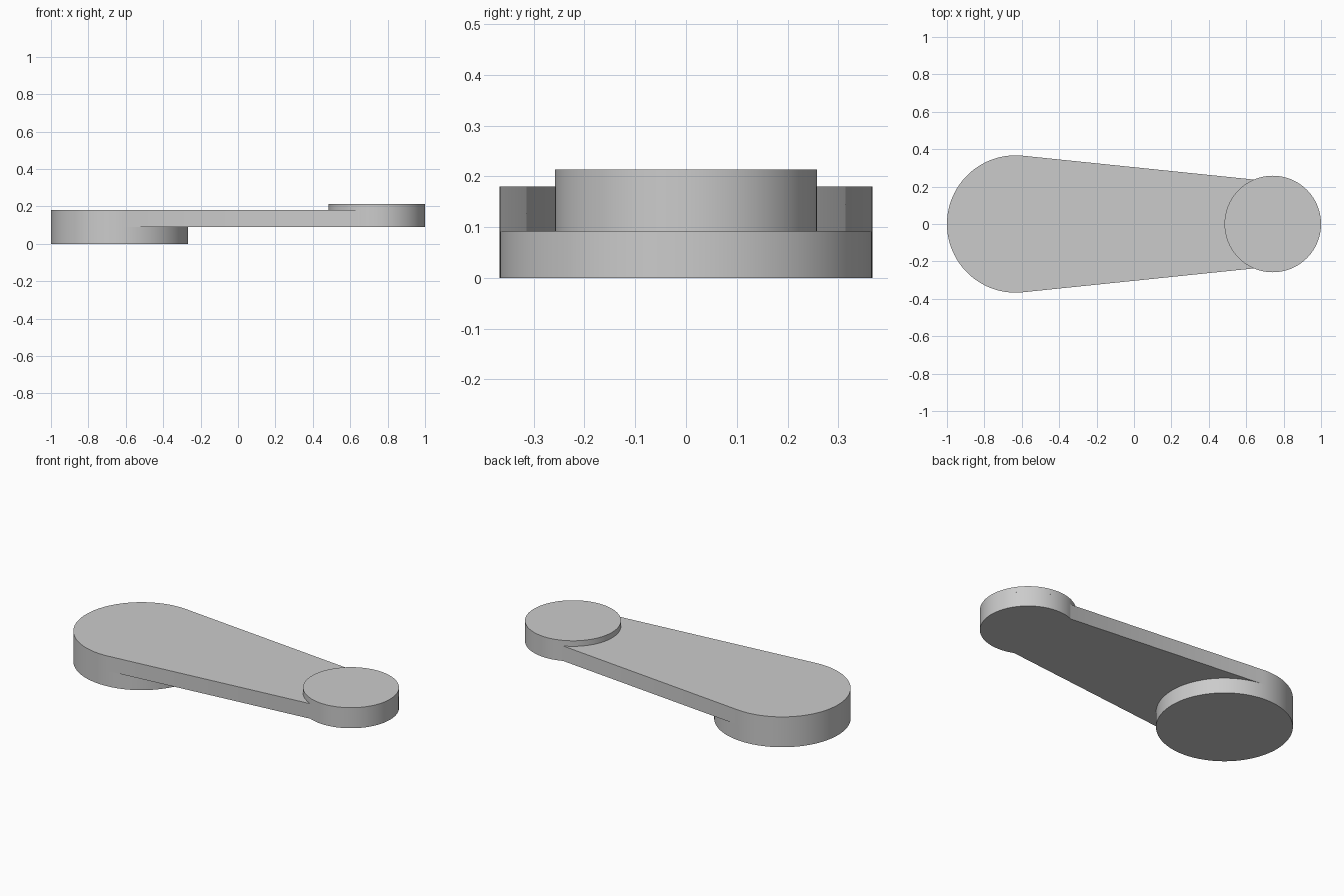
import bpy
import bmesh
from math import cos, sin, radians

cube = bpy.data.objects.get("Cube")
if cube:
    bpy.data.objects.remove(cube, do_unlink=True)

# Single plain grey
grey = bpy.data.materials.new("plain grey")
grey.use_nodes = True
colour = (0.6, 0.6, 0.6, 1)
grey.diffuse_color = colour
grey.node_tree.nodes["Principled BSDF"].inputs["Base Color"].default_value = colour

BIG_X, BIG_R = -0.633, 0.367
SMALL_X, SMALL_R = 0.742, 0.258
ARM_BOTTOM, ARM_TOP, CAP_TOP = 0.091, 0.18, 0.213


def arc(cx, radius, start, end, steps):
    """Points along an arc, angles in degrees."""
    angles = [radians(start + (end - start) * i / steps) for i in range(steps + 1)]
    return [(cx + radius * cos(a), radius * sin(a)) for a in angles]


def prism(name, outline, bottom, top):
    """Extrude a flat outline between two heights."""
    bm = bmesh.new()
    base = bm.faces.new([bm.verts.new((x, y, bottom)) for x, y in outline])
    result = bmesh.ops.extrude_face_region(bm, geom=[base], use_keep_orig=True)
    raised = [g for g in result["geom"] if isinstance(g, bmesh.types.BMVert)]
    bmesh.ops.translate(bm, verts=raised, vec=(0, 0, top - bottom))
    bmesh.ops.recalc_face_normals(bm, faces=bm.faces)
    mesh = bpy.data.meshes.new(name)
    bm.to_mesh(mesh)
    bm.free()
    mesh.materials.append(grey)
    obj = bpy.data.objects.new(name, mesh)
    bpy.context.collection.objects.link(obj)
    bpy.ops.object.select_all(action="DESELECT")
    obj.select_set(True)
    bpy.context.view_layer.objects.active = obj
    bpy.ops.object.shade_smooth_by_angle(angle=radians(30))
    return obj


# Tapered arm: wide round end, straight sides, narrow round end
arm_outline = arc(BIG_X, BIG_R, 84, 276, 64) + arc(SMALL_X, SMALL_R, -113, 113, 72)
prism("tapered_arm", arm_outline, ARM_BOTTOM, ARM_TOP)

# Round foot under the wide end
prism("round_foot", arc(BIG_X, BIG_R, 0, 360, 120)[:-1], 0, ARM_BOTTOM)

# Raised round cap on the narrow end
prism("round_cap", arc(SMALL_X, SMALL_R, 0, 360, 120)[:-1], ARM_TOP, CAP_TOP)
